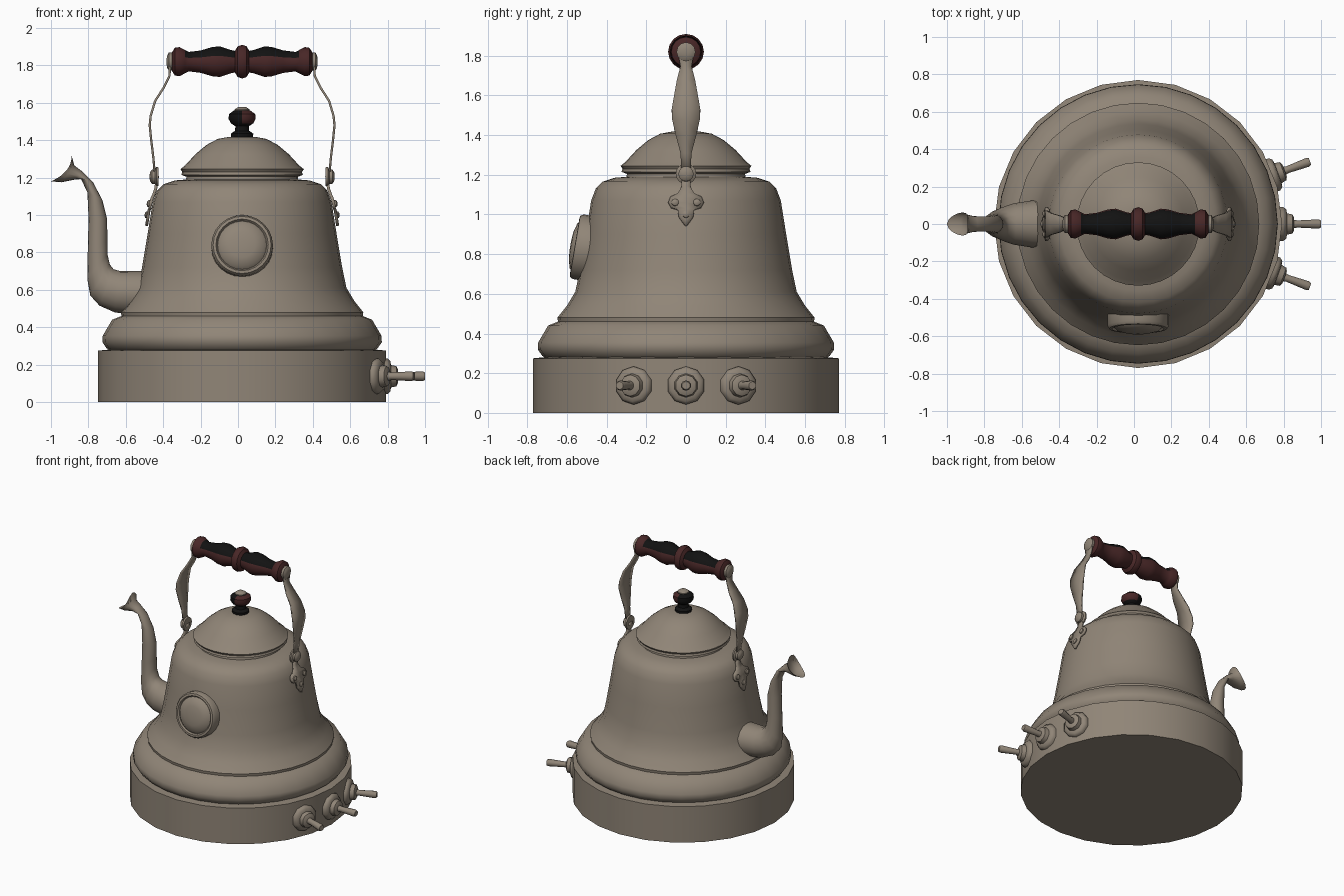
import bpy
import bmesh
from math import sin, cos, pi, radians
from mathutils import Matrix, Vector

if "Cube" in bpy.data.objects:
    bpy.data.objects.remove(bpy.data.objects["Cube"], do_unlink=True)

CX = 0.022  # the pot stands slightly off centre; parts are built around its axis


def material(name, rgb):
    mat = bpy.data.materials.new(name)
    mat.use_nodes = True
    color = (*rgb, 1)
    mat.diffuse_color = color
    bsdf = next(n for n in mat.node_tree.nodes if n.type == "BSDF_PRINCIPLED")
    bsdf.inputs["Base Color"].default_value = color
    return mat


METAL = material("warm grey metal", (0.28, 0.235, 0.185))
RED = material("dark red wood", (0.065, 0.02, 0.02))
BLACK = material("black wood", (0.006, 0.006, 0.006))


def finish(name, bm, mats=(METAL,), rule=None, angle=40):
    """Turn a bmesh into a smooth shaded object, colouring faces by a rule."""
    bmesh.ops.remove_doubles(bm, verts=bm.verts, dist=0.0005)
    bmesh.ops.recalc_face_normals(bm, faces=bm.faces)
    bm.normal_update()
    if rule:
        for face in bm.faces:
            face.material_index = rule(face.calc_center_median(), face.normal)
    mesh = bpy.data.meshes.new(name)
    bm.to_mesh(mesh)
    bm.free()
    for mat in mats:
        mesh.materials.append(mat)
    mesh.shade_smooth()
    mesh.set_sharp_from_angle(angle=radians(angle))
    obj = bpy.data.objects.new(name, mesh)
    obj.location.x = CX
    bpy.context.collection.objects.link(obj)
    return obj


def skin(bm, rings, closed=True):
    """Bridge successive rings of points with quads."""
    rows = [[bm.verts.new(p) for p in ring] for ring in rings]
    count = len(rows[0])
    for a, b in zip(rows, rows[1:]):
        for i in range(count if closed else count - 1):
            j = (i + 1) % count
            bm.faces.new((a[i], a[j], b[j], b[i]))
    return rows


def lathe(name, profile, segs=24, matrix=Matrix(), **kw):
    """Revolve (radius, height) points about local z, closing both ends."""
    bm = bmesh.new()
    turns = [2 * pi * i / segs for i in range(segs)]
    rings = [[matrix @ Vector((r * sin(t), r * cos(t), z)) for t in turns] for r, z in profile]
    rows = skin(bm, rings)
    bm.faces.new(rows[0])
    bm.faces.new(rows[-1])
    return finish(name, bm, **kw)


def ribbon(name, rows, side, thickness):
    """Thin strap from (x, half width, z) rows, on the given side."""
    bm = bmesh.new()
    skin(bm, [[(side * x, y * w, z) for y in (-1, 0, 1)] for x, w, z in rows], closed=False)
    obj = finish(name, bm)
    mod = obj.modifiers.new("thickness", "SOLIDIFY")
    mod.thickness = thickness
    mod.offset = 0
    return obj


def facing(direction, origin):
    """Matrix that turns local z to a direction and moves to origin."""
    turn = Vector(direction).to_track_quat("Z", "Y").to_matrix().to_4x4()
    return Matrix.Translation(origin) @ turn


# Base drum, flared body and lid
lathe("base", [(0.77, 0), (0.77, 0.275), (0.7, 0.282)])
lathe("body", [(0.7, 0.27), (0.725, 0.288), (0.747, 0.32), (0.745, 0.355), (0.695, 0.44),
               (0.645, 0.46), (0.648, 0.48), (0.6, 0.54), (0.558, 0.61), (0.535, 0.72),
               (0.505, 0.9), (0.478, 1.07), (0.455, 1.13), (0.42, 1.165), (0.36, 1.185),
               (0.3, 1.19), (0.295, 1.22)], segs=32)
lathe("lid", [(0.3, 1.205), (0.325, 1.215), (0.32, 1.23), (0.33, 1.245), (0.305, 1.265),
              (0.25, 1.325), (0.19, 1.375), (0.13, 1.407), (0.07, 1.418)], segs=32)

# Lid knob: black stem, red on one side of the bulb, metal cap
lathe("lid_knob", [(0.058, 1.415), (0.06, 1.435), (0.038, 1.45), (0.036, 1.475), (0.06, 1.49),
                   (0.073, 1.515), (0.07, 1.54), (0.045, 1.558)], segs=16,
      mats=(BLACK, RED), rule=lambda c, n: int(c.z > 1.49 and n.x > 0))
lathe("lid_knob_cap", [(0.04, 1.55), (0.04, 1.565), (0.02, 1.578)], segs=12)

# Round porthole on the front, leaning with the wall
port = facing((0, -1, 0.17), (0, -0.5, 0.83))
lathe("porthole_frame", [(0.165, -0.03), (0.165, 0.045), (0.155, 0.06),
                         (0.14, 0.062), (0.132, 0.05)], matrix=port)
lathe("porthole_lens", [(0.135, 0.045), (0.115, 0.068), (0.07, 0.08), (0.025, 0.084)], matrix=port)

# Turned wooden grip, mirrored about its middle ring
half = [(0.082, 0.024), (0.058, 0.038), (0.062, 0.06), (0.082, 0.12), (0.078, 0.16),
        (0.06, 0.22), (0.052, 0.285), (0.062, 0.305), (0.078, 0.335), (0.074, 0.36), (0.05, 0.375)]
grip = [(r, -t) for r, t in reversed(half)] + [(0.09, 0)] + half
lathe("handle_grip", grip, segs=16, matrix=facing((1, 0, 0), (0, 0, 1.82)), mats=(RED, BLACK),
      rule=lambda c, n: int(n.z > 0.3 and 0.035 < abs(c.x) < 0.31))

# Handle straps, lugs, trefoil plates and rivets on both sides
strap = [(0.388, 0.03, 1.85), (0.386, 0.038, 1.8), (0.388, 0.028, 1.745), (0.42, 0.045, 1.68),
         (0.465, 0.058, 1.61), (0.489, 0.072, 1.53), (0.494, 0.07, 1.48), (0.486, 0.052, 1.4),
         (0.475, 0.028, 1.31), (0.465, 0.022, 1.2)]
plate = [(0.452, 0.022, 1.21), (0.462, 0.022, 1.14), (0.474, 0.04, 1.105), (0.482, 0.078, 1.088),
         (0.489, 0.09, 1.06), (0.494, 0.075, 1.033), (0.498, 0.042, 1.025), (0.504, 0.036, 0.985),
         (0.511, 0.004, 0.942)]
for side, label in ((1, "left"), (-1, "right")):
    out = (side, 0, 0)
    ribbon("handle_strap_" + label, strap, side, 0.012)
    ribbon("lug_plate_" + label, plate, side, 0.016)
    lathe("grip_washer_" + label, [(0.048, 0), (0.048, 0.018), (0.035, 0.026), (0.015, 0.03)],
          segs=12, matrix=facing(out, (side * 0.374, 0, 1.82)))
    lathe("lug_" + label, [(0.05, 0), (0.052, 0.012), (0.038, 0.02), (0.038, 0.035),
                           (0.025, 0.045), (0.008, 0.048)],
          segs=16, matrix=facing(out, (side * 0.447, 0, 1.205)))
    for i, (y, z, x) in enumerate(((-0.055, 1.06, 0.49), (0.055, 1.06, 0.49), (0, 1.0, 0.501))):
        lathe(f"rivet_{label}_{i}", [(0.02, 0), (0.018, 0.014), (0.008, 0.02)], segs=10,
              matrix=facing((side, 0, 0.17), (side * x, y, z)))

# Spout sections: lower point, upper point and half width
spout = [((-0.45, 0.46), (-0.45, 0.7), 0.13), ((-0.56, 0.465), (-0.54, 0.7), 0.125),
         ((-0.66, 0.48), (-0.63, 0.7), 0.11), ((-0.74, 0.515), (-0.665, 0.71), 0.09),
         ((-0.79, 0.57), (-0.685, 0.735), 0.072), ((-0.806, 0.66), (-0.698, 0.79), 0.06),
         ((-0.803, 0.82), (-0.698, 0.86), 0.054), ((-0.799, 0.98), (-0.7, 0.98), 0.05),
         ((-0.805, 1.12), (-0.725, 1.08), 0.044), ((-0.84, 1.195), (-0.775, 1.175), 0.04),
         ((-0.88, 1.188), (-0.835, 1.235), 0.042), ((-0.945, 1.175), (-0.875, 1.265), 0.055),
         ((-1.0, 1.18), (-0.89, 1.32), 0.062), ((-0.93, 1.185), (-0.875, 1.255), 0.046)]
bm = bmesh.new()
rings = []
for k, (low, high, width) in enumerate(spout):
    low, high = Vector((low[0] - CX, 0, low[1])), Vector((high[0] - CX, 0, high[1]))
    mid, arm = (low + high) / 2, (high - low) / 2
    # the lip of the mouth dips at its sides
    dip = Vector((0.03, 0, -0.01)) if k == len(spout) - 2 else Vector()
    turns = [2 * pi * i / 16 for i in range(16)]
    rings.append([mid + arm * cos(t) + Vector((0, width * sin(t), 0)) + dip * sin(t) ** 2
                  for t in turns])
rows = skin(bm, rings)
bm.faces.new(rows[0])
bm.faces.new(rows[-1])
finish("spout", bm, angle=60)

# Three control knobs on the base, each with a flared lever
for label, turn in (("front", -20), ("middle", 0), ("back", 20)):
    a = radians(turn)
    out = Vector((cos(a), sin(a), 0))
    place = facing(out, out * 0.74 + Vector((0, 0, 0.138)))
    lathe("control_flange_" + label, [(0.096, 0), (0.096, 0.036), (0.082, 0.052), (0.06, 0.056),
                                      (0.054, 0.085), (0.036, 0.094)], segs=10, matrix=place)
    lathe("control_lever_" + label, [(0.03, 0.07), (0.02, 0.11), (0.026, 0.225), (0.02, 0.238)],
          segs=10, matrix=place)
